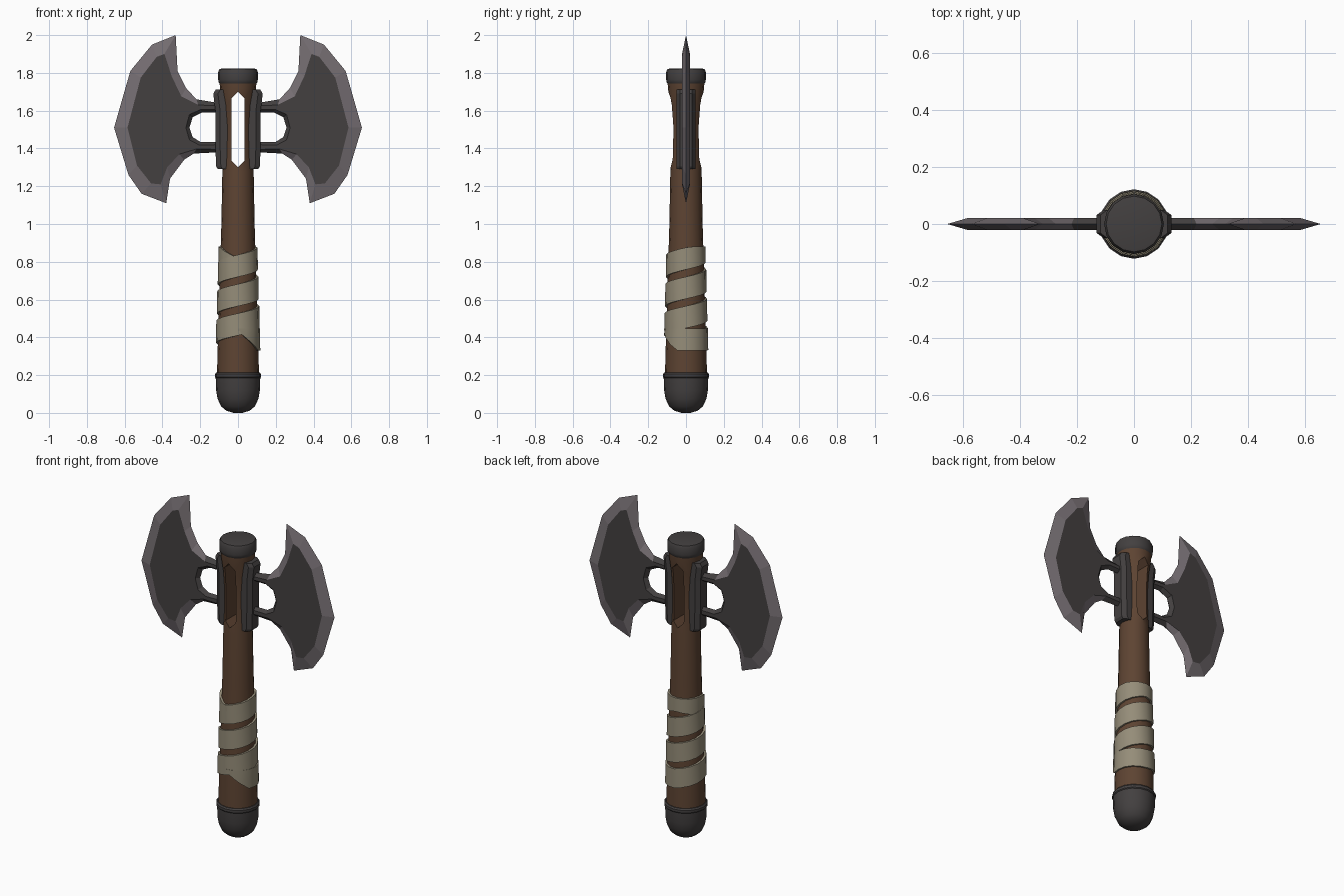
import bpy, bmesh, math

if "Cube" in bpy.data.objects:
    bpy.data.objects.remove(bpy.data.objects["Cube"])

SIDES = 16


def mat(name, rgb):
    m = bpy.data.materials.new(name)
    m.diffuse_color = (*rgb, 1)
    m.use_nodes = True
    m.node_tree.nodes["Principled BSDF"].inputs["Base Color"].default_value = m.diffuse_color
    return m


WOOD = mat("brown wood", (0.110, 0.057, 0.032))
IRON = mat("dark iron", (0.056, 0.051, 0.051))
STEEL = mat("sharpened steel", (0.178, 0.155, 0.168))
CLOTH = mat("pale cloth", (0.30, 0.265, 0.19))


def finish(name, bm, mats, smooth=35):
    bmesh.ops.recalc_face_normals(bm, faces=bm.faces)
    me = bpy.data.meshes.new(name)
    bm.to_mesh(me)
    bm.free()
    for m in mats:
        me.materials.append(m)
    ob = bpy.data.objects.new(name, me)
    bpy.context.collection.objects.link(ob)
    shade(ob, smooth)
    return ob


def shade(ob, angle):
    if angle:
        ob.data.shade_smooth()
        ob.data.set_sharp_from_angle(angle=math.radians(angle))


def loft(name, rings, mats, smooth=35):
    """Skin a list of closed rings and cap both ends."""
    bm = bmesh.new()
    loops = [[bm.verts.new(p) for p in r] for r in rings]
    n = len(rings[0])
    for a, b in zip(loops, loops[1:]):
        for i in range(n):
            j = (i + 1) % n
            bm.faces.new((a[i], a[j], b[j], b[i]))
    bm.faces.new(loops[0])
    bm.faces.new(loops[-1])
    return finish(name, bm, mats, smooth)


def lathe(name, profile, mats):
    ang = [2 * math.pi * i / SIDES for i in range(SIDES)]
    return loft(name, [[(r * math.cos(a), r * math.sin(a), z) for a in ang]
                       for r, z in profile], mats)


# Shaft with a pointed slot cut through the head end
SHAFT = [(0.112, 0.15), (0.109, 0.3), (0.104, 0.45), (0.094, 0.8), (0.088, 1.0),
         (0.083, 1.27), (0.077, 1.38), (0.076, 1.52), (0.083, 1.63), (0.096, 1.72), (0.098, 1.77)]
shaft = lathe("shaft", SHAFT, [WOOD])
hexagon = [(0, 1.30), (0.034, 1.335), (0.034, 1.665), (0, 1.70), (-0.034, 1.665), (-0.034, 1.335)]
cutter = loft("slot_cutter", [[(x, y, z) for x, z in hexagon] for y in (-0.2, 0.2)], [WOOD], 0)
cutter.hide_render = True
mod = shaft.modifiers.new("slot", 'BOOLEAN')
mod.operation = 'DIFFERENCE'
mod.solver = 'EXACT'
mod.object = cutter
bpy.context.view_layer.objects.active = shaft
bpy.ops.object.modifier_apply(modifier=mod.name)
bpy.data.objects.remove(cutter)
shade(shaft, 35)

# Rounded pommel and top cap
lathe("pommel", [(0.025, 0.0), (0.062, 0.012), (0.09, 0.035), (0.108, 0.075), (0.116, 0.12),
                 (0.118, 0.185), (0.122, 0.19), (0.122, 0.205), (0.116, 0.213), (0.105, 0.213)], [IRON])
lathe("top_cap", [(0.09, 1.735), (0.103, 1.75), (0.105, 1.765), (0.105, 1.805),
                  (0.098, 1.82), (0.09, 1.822)], [IRON])


# Cloth wrap: a helical band with clamped, diagonal ends
def shaft_radius(z):
    for (r0, z0), (r1, z1) in zip(SHAFT, SHAFT[1:]):
        if z <= z1:
            return r0 + (r1 - r0) * (z - z0) / (z1 - z0)


PITCH = 0.155
rings = []
for k in range(-SIDES, 3 * SIDES + 1):
    t = k / SIDES
    a = 2 * math.pi * t - math.pi / 2
    helix = 0.41 + PITCH * t
    high = min(max(helix, 0.33) + 0.117, 0.88, 0.82 + (3 - t) * 0.3)
    low = max(helix, 0.33, 0.43 - (t + 1) * 0.55)
    if t > 2.5:
        low = min(low, 0.80 - (t - 2.5) * 0.1)
    high = max(high, low + 0.01)
    rings.append([((shaft_radius(z) + d) * math.cos(a), (shaft_radius(z) + d) * math.sin(a), z)
                  for z, d in ((low, -0.01), (low, 0.010), (high, 0.012), (high, -0.01))])
loft("cloth_wrap", rings, [CLOTH])

# Blade outline (x, z) paired with the raised flat panel (x, z):
# upper arm, notch, cutting edge, lower arm, then back around the opening
BLADE = [(.10, 1.64, .10, 1.625), (.22, 1.66, .21, 1.63), (.275, 1.72, .30, 1.675),
         (.32, 1.81, .35, 1.78), (.33, 2.0, .39, 1.90), (.455, 1.95, .43, 1.885),
         (.57, 1.81, .515, 1.775), (.656, 1.51, .585, 1.51), (.58, 1.26, .535, 1.31),
         (.51, 1.16, .46, 1.215), (.38, 1.11, .41, 1.21), (.36, 1.24, .375, 1.30),
         (.285, 1.34, .31, 1.37), (.235, 1.373, .22, 1.397), (.10, 1.38, .10, 1.395),
         (.10, 1.435, .10, 1.42), (.20, 1.435, .205, 1.418), (.24, 1.46, .257, 1.445),
         (.257, 1.51, .276, 1.51), (.24, 1.565, .257, 1.58), (.19, 1.59, .195, 1.607),
         (.10, 1.59, .10, 1.605)]


def blade(name, s):
    bm = bmesh.new()
    rim = [bm.verts.new((s * p[0], 0, p[1])) for p in BLADE]
    for y in (-0.021, 0.021):
        flat = [bm.verts.new((s * p[2], y, p[3])) for p in BLADE]
        bm.faces.new(flat)
        for i in range(len(rim)):
            j = (i + 1) % len(rim)
            f = bm.faces.new((rim[i], rim[j], flat[j], flat[i]))
            f.material_index = 1 if 1 <= i <= 12 else 0
    finish(name, bm, [IRON, STEEL], 0)


# Side brackets that hold the blades, thicker toward the top
def bracket(name, s):
    rings = []
    for z, x in ((1.29, .106), (1.305, .116), (1.42, .12), (1.60, .12), (1.69, .131), (1.712, .118)):
        sect = [(.055, -.05), (x - .025, -.05), (x, -.032), (x, .032), (x - .025, .05), (.055, .05)]
        rings.append([(s * px, py, z) for px, py in sect])
    loft(name, rings, [IRON], 20)


for side, s in (("right", 1), ("left", -1)):
    blade(side + "_blade", s)
    bracket(side + "_bracket", s)
